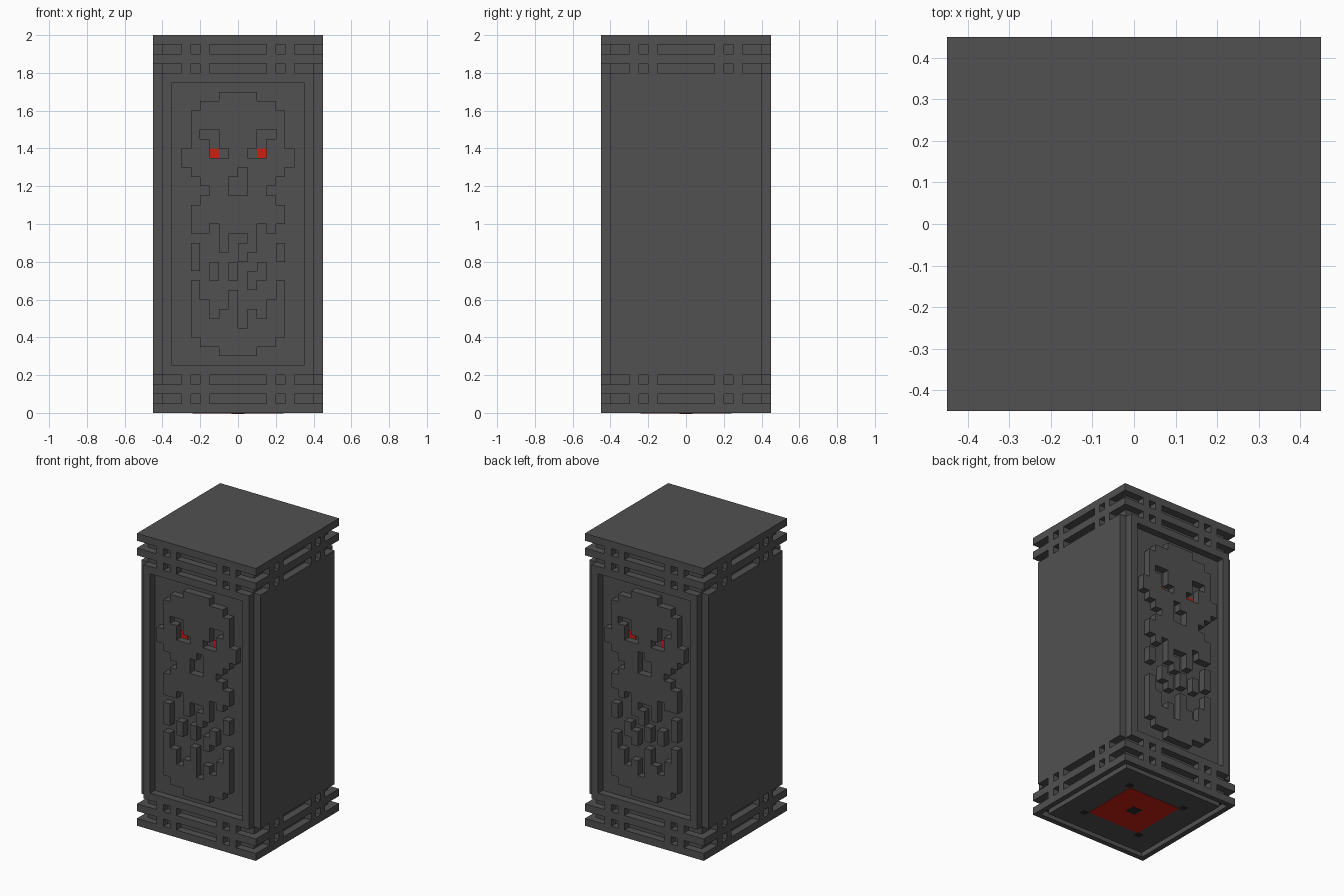
import bpy, bmesh
from mathutils import Vector

cube = bpy.data.objects.get("Cube")
if cube:
    bpy.data.objects.remove(cube, do_unlink=True)


def material(name, rgb):
    m = bpy.data.materials.new(name)
    m.use_nodes = True
    colour = (*rgb, 1)
    m.diffuse_color = colour
    bsdf = next(n for n in m.node_tree.nodes if n.type == 'BSDF_PRINCIPLED')
    bsdf.inputs["Base Color"].default_value = colour
    return m


STONE = material("dark stone", (0.082, 0.082, 0.082))
SHADOW = material("black stone", (0.025, 0.025, 0.025))
RED = material("glowing red", (0.58, 0.014, 0.006))

U = 0.05        # block unit
EDGE = 0.45     # half width of the caps
CORE = EDGE - U


def finish(name, bm, *mats):
    bmesh.ops.recalc_face_normals(bm, faces=bm.faces)
    mesh = bpy.data.meshes.new(name)
    bm.to_mesh(mesh)
    bm.free()
    for m in mats:
        mesh.materials.append(m)
    obj = bpy.data.objects.new(name, mesh)
    bpy.context.collection.objects.link(obj)


def add_box(bm, lo, hi):
    lo, hi = Vector(lo), Vector(hi)
    for v in bmesh.ops.create_cube(bm, size=1)["verts"]:
        v.co = (lo + hi) / 2 + v.co * (hi - lo)


def boxes(name, mat, *spans):
    bm = bmesh.new()
    for lo, hi in spans:
        add_box(bm, lo, hi)
    finish(name, bm, mat)


def square(name, mat, r, z0, z1):
    boxes(name, mat, ((-r, -r, z0), (r, r, z1)))


def extrude(bm, faces, offset):
    geom = bmesh.ops.extrude_face_region(bm, geom=faces)["geom"]
    verts = [g for g in geom if isinstance(g, bmesh.types.BMVert)]
    bmesh.ops.translate(bm, vec=offset, verts=verts)
    return [g for g in geom if isinstance(g, bmesh.types.BMFace)]


# Shaft: core and plain side plates, leaving notched corners
square("shaft_core", STONE, CORE, 0.2, 1.8)
for side, s in (("left", 1), ("right", -1)):
    x0, x1 = sorted((s * CORE, s * EDGE))
    boxes(side + "_side_plate", STONE, ((x0, -CORE, 0.2), (x1, CORE, 1.8)))


def post_layer(name, z):
    """Recessed layer with pairs of small posts on all four sides."""
    spans = [((-CORE, -CORE, z), (CORE, CORE, z + U))]
    for a in (-0.3, -0.2, 0.15, 0.25):
        for s in (-1, 1):
            b0, b1 = sorted((s * CORE, s * EDGE))
            spans.append(((a, b0, z), (a + U, b1, z + U)))
            spans.append(((b0, a, z), (b1, a + U, z + U)))
    boxes(name, STONE, *spans)


# Cap and base: slabs alternating with post layers
for label, slab_z, posts_z in (("cap", (1.95, 1.85), (1.9, 1.8)),
                               ("base", (0.1,), (0.05, 0.15))):
    for i, z in enumerate(slab_z):
        square(f"{label}_slab_{i + 1}", STONE, EDGE, z, z + U)
    for i, z in enumerate(posts_z):
        post_layer(f"{label}_posts_{i + 1}", z)

# Bottom slab with a dark square groove cut into its underside
bm = bmesh.new()
add_box(bm, (-EDGE, -EDGE, 0), (EDGE, EDGE, U))
bottom = min(bm.faces, key=lambda f: f.calc_center_median().z)
bmesh.ops.inset_region(bm, faces=[bottom], thickness=U)
groove = bmesh.ops.inset_region(bm, faces=[bottom], thickness=U)["faces"]
floor = extrude(bm, groove, (0, 0, 0.04))
bmesh.ops.delete(bm, geom=[f for f in groove if f.is_valid], context='FACES_ONLY')
for f in floor:
    f.material_index = 1
finish("base_bottom_slab", bm, STONE, SHADOW)

# Underside inlay: red square, central stud and corner studs
square("underside_red_inlay", RED, 0.2, -0.002, 0.002)
square("underside_centre_stud", SHADOW, 0.035, -0.005, 0.002)
boxes("underside_corner_studs", SHADOW,
      *[((x - 0.02, y - 0.02, -0.003), (x + 0.02, y + 0.02, 0.002))
        for x in (-0.22, 0.22) for y in (-0.22, 0.22)])

# Skull relief on a block grid: columns from the left, rows from the top
COLUMNS = 12


def area(first, last, top, end):
    return {(c, r) for c in range(first, last + 1) for r in range(top, end)}


def mirrored(cells):
    return cells | {(COLUMNS - 1 - c, r) for c, r in cells}


# Head silhouette, as centred bands
skull = set()
for start, top, end in ((4, 0, 1), (2, 1, 2), (1, 2, 6), (0, 6, 8),
                        (1, 8, 11), (2, 11, 12), (1, 12, 14)):
    skull |= area(start, COLUMNS - 1 - start, top, end)

# Eye sockets, cheek hollows and nose
eyes = mirrored({(3, 6)})
sockets = area(2, 3, 4, 5) | area(3, 3, 5, 6) | area(3, 4, 6, 7)
cheeks = area(1, 1, 9, 11) | area(2, 2, 10, 11)
nose = area(6, 6, 8, 9) | area(5, 6, 9, 11)
skull -= mirrored(sockets | cheeks) | nose

# Upper teeth, then the stepped jaw, in matching pairs of columns
for col, top, end in ((2, 14, 15), (4, 14, 17), (5, 14, 15),
                      (1, 20, 26), (2, 22, 27), (3, 24, 27), (4, 23, 28), (5, 25, 28)):
    skull |= mirrored(area(col, col, top, end))

# Odd teeth and loose blocks in the mouth
for col, top, end in ((1, 14, 15), (1, 16, 19), (10, 16, 18), (6, 16, 18), (3, 18, 20),
                      (5, 18, 20), (8, 18, 20), (7, 19, 21), (5, 21, 25)):
    skull |= area(col, col, top, end)


def relief(name, mat, cells, s, depth):
    """Raise grid cells from the panel by depth."""
    bm = bmesh.new()
    for c, r in sorted(cells):
        x, z = (c - COLUMNS / 2) * U, 1.7 - r * U
        corners = ((x, z), (x + U, z), (x + U, z - U), (x, z - U))
        bm.faces.new([bm.verts.new((cx, s * CORE, cz)) for cx, cz in corners])
    bmesh.ops.remove_doubles(bm, verts=bm.verts, dist=0.001)
    extrude(bm, bm.faces[:], (0, s * depth, 0))
    finish(name, bm, mat)


# Front and back: raised frame, skull and eyes
for side, s in (("front", -1), ("back", 1)):
    y0, y1 = sorted((s * CORE, s * EDGE))
    inner = CORE - U
    boxes(side + "_frame", STONE,
          ((-CORE, y0, 0.2), (-inner, y1, 1.8)),
          ((inner, y0, 0.2), (CORE, y1, 1.8)),
          ((-inner, y0, 0.2), (inner, y1, 0.25)),
          ((-inner, y0, 1.75), (inner, y1, 1.8)))
    relief(side + "_skull", STONE, skull, s, U)
    relief(side + "_eyes", RED, eyes, s, 0.003)
